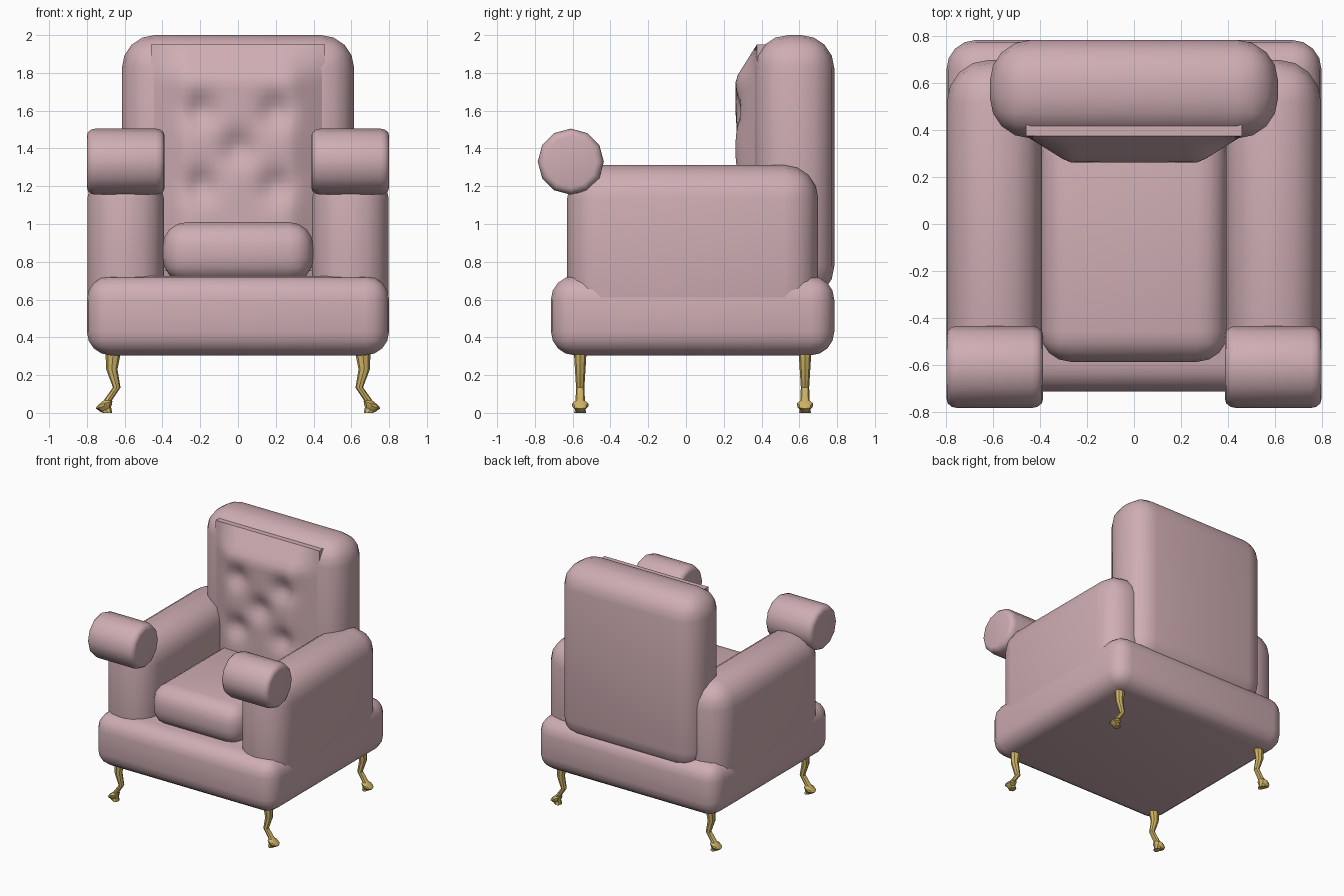
import bpy, bmesh, math

if "Cube" in bpy.data.objects:
    bpy.data.objects.remove(bpy.data.objects["Cube"])

def material(name, col):
    m = bpy.data.materials.new(name)
    m.diffuse_color = col
    m.use_nodes = True
    m.node_tree.nodes["Principled BSDF"].inputs["Base Color"].default_value = m.diffuse_color
    return m

pink = material("rose fabric", (0.62, 0.42, 0.45, 1))
gold = material("brass", (0.62, 0.45, 0.13, 1))

def finish(name, bm, mat, angle=50):
    bmesh.ops.recalc_face_normals(bm, faces=bm.faces)
    me = bpy.data.meshes.new(name)
    bm.to_mesh(me)
    bm.free()
    ob = bpy.data.objects.new(name, me)
    bpy.context.collection.objects.link(ob)
    me.materials.append(mat)
    bpy.ops.object.select_all(action='DESELECT')
    ob.select_set(True)
    bpy.context.view_layer.objects.active = ob
    bpy.ops.object.shade_smooth_by_angle(angle=math.radians(angle))
    return ob

def padded_box(name, lo, hi, r, seg=4):
    bm = bmesh.new()
    bmesh.ops.create_cube(bm, size=1)
    for v in bm.verts:
        v.co = [(a + b) / 2 + c * (b - a) for a, b, c in zip(lo, hi, v.co)]
    bmesh.ops.bevel(bm, geom=bm.edges[:], offset=r, segments=seg, profile=0.5, affect='EDGES')
    return finish(name, bm, pink)

def rings(bm, loops):
    vs = [[bm.verts.new(p) for p in lp] for lp in loops]
    n = len(vs[0])
    for a, b in zip(vs, vs[1:]):
        for i in range(n):
            bm.faces.new((a[i], a[(i + 1) % n], b[(i + 1) % n], b[i]))
    bm.faces.new(vs[0])
    bm.faces.new(vs[-1])

# Upholstered body
padded_box("base", (-0.8, -0.715, 0.305), (0.8, 0.785, 0.725), 0.125)
padded_box("backrest", (-0.615, 0.365, 0.6), (0.615, 0.785, 2.0), 0.175)
padded_box("seat_cushion", (-0.4, -0.588, 0.69), (0.4, 0.42, 1.01), 0.13)

for s, side in ((-1, "left"), (1, "right")):
    xs = sorted((s * 0.392, s * 0.798))
    padded_box(side + "_arm", (xs[0], -0.63, 0.4), (xs[1], 0.70, 1.312), 0.18)

    # Arm roll: short 12-sided bolster across the front of the arm
    bm = bmesh.new()
    prof = [(0.388, 0.135), (0.393, 0.155), (0.412, 0.17), (0.435, 0.175),
            (0.755, 0.175), (0.778, 0.17), (0.795, 0.155), (0.8, 0.135)]
    rings(bm, [[(s * x, -0.61 + r * math.cos(k * math.tau / 12),
                 1.33 + r * math.sin(k * math.tau / 12)) for k in range(12)]
               for x, r in prof])
    finish(side + "_arm_roll", bm, pink)

    # Curved legs with pad feet: (x, z, half x, half y)
    leg = [(0.66, 0.33, 0.042, 0.034), (0.668, 0.23, 0.03, 0.028),
           (0.642, 0.135, 0.02, 0.022), (0.69, 0.065, 0.022, 0.025),
           (0.705, 0.05, 0.04, 0.043), (0.71, 0.035, 0.043, 0.043),
           (0.70, 0.018, 0.028, 0.028), (0.69, 0.0, 0.024, 0.032)]
    for y, end in ((-0.56, "front"), (0.63, "back")):
        bm = bmesh.new()
        rings(bm, [[(s * (x + a * math.cos(k * math.tau / 8)),
                     y + b * math.sin(k * math.tau / 8),
                     z - 0.012 * math.cos(k * math.tau / 8) * (0 < z < 0.06))
                    for k in range(8)] for x, z, a, b in leg])
        finish(f"{end}_{side}_leg", bm, gold, 35)

# Tufted back cushion: domed panel with button dimples
buttons = [(0, 1.4), (-0.2, 1.6), (0.2, 1.6), (-0.2, 1.2), (0.2, 1.2)]
bm = bmesh.new()
N, M = 24, 30
def front_y(x, z):
    edge = min(1, (0.46 - abs(x)) / 0.18) * min(1, max(0, (1.95 - z) / 0.18))
    y = 0.375 - 0.113 * edge
    for bx, bz in buttons:
        y += 0.055 * math.exp(-((x - bx) ** 2 + (z - bz) ** 2) / 0.007)
    return min(y, 0.375)
grid = []
for j in range(M + 1):
    z = 0.75 + 1.2 * j / M
    row = []
    for i in range(N + 1):
        x = -0.46 + 0.92 * i / N
        row.append(bm.verts.new((x, front_y(x, z), z)))
    grid.append(row)
for j in range(M):
    for i in range(N):
        bm.faces.new((grid[j][i], grid[j][i + 1], grid[j + 1][i + 1], grid[j + 1][i]))
# Close the panel back into the backrest
rim = [e for e in bm.edges if e.is_boundary]
ext = bmesh.ops.extrude_edge_only(bm, edges=rim)["geom"]
for v in ext:
    if isinstance(v, bmesh.types.BMVert):
        v.co.y = 0.45
finish("back_cushion", bm, pink)
